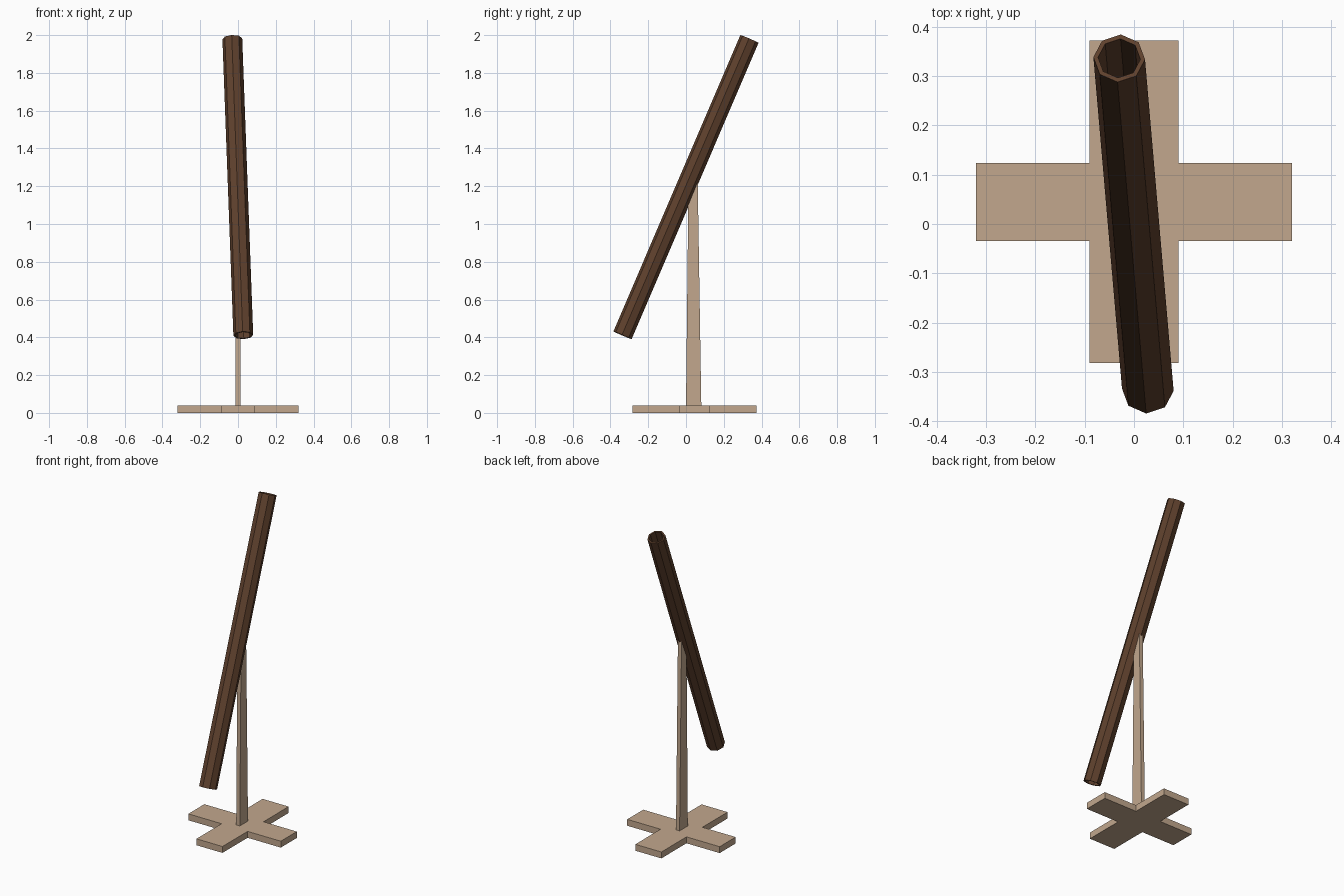
import bpy, bmesh, math
from mathutils import Vector

if "Cube" in bpy.data.objects:
    bpy.data.objects.remove(bpy.data.objects["Cube"])


def material(name, rgb):
    m = bpy.data.materials.new(name)
    m.diffuse_color = (*rgb, 1)
    m.use_nodes = True
    m.node_tree.nodes["Principled BSDF"].inputs["Base Color"].default_value = m.diffuse_color
    return m


dark_wood = material("dark_wood", (0.114, 0.052, 0.026))
pale_wood = material("pale_wood", (0.54, 0.39, 0.27))


def finish(bm, name, mat):
    bmesh.ops.recalc_face_normals(bm, faces=bm.faces)
    me = bpy.data.meshes.new(name)
    bm.to_mesh(me)
    bm.free()
    me.materials.append(mat)
    ob = bpy.data.objects.new(name, me)
    bpy.context.collection.objects.link(ob)
    return ob


def prism(name, points, offset, mat):
    """Extrude a closed outline along an offset vector."""
    bm = bmesh.new()
    face = bm.faces.new([bm.verts.new(p) for p in points])
    ext = bmesh.ops.extrude_face_region(bm, geom=[face])
    verts = [g for g in ext["geom"] if isinstance(g, bmesh.types.BMVert)]
    bmesh.ops.translate(bm, verts=verts, vec=offset)
    return finish(bm, name, mat)


# Hollow eight-sided leaning tube, open at both ends
bottom, top = Vector((0.028, -0.336, 0.411)), Vector((-0.030, 0.336, 1.98))
axis = (top - bottom).normalized()
side = Vector((1, -0.07, 0))
side = (side - axis * side.dot(axis)).normalized()
back = axis.cross(side)
bm = bmesh.new()
loops = []
for centre, radius in ((bottom, 0.0525), (top, 0.0525), (top, 0.043), (bottom, 0.043)):
    loops.append([bm.verts.new(centre + radius * (math.cos(a) * side + math.sin(a) * back))
                  for a in (i * math.tau / 8 for i in range(8))])
for k in range(4):
    a, b = loops[k], loops[(k + 1) % 4]
    for i in range(8):
        j = (i + 1) % 8
        bm.faces.new((a[i], a[j], b[j], b[i]))
finish(bm, "hollow_tube", dark_wood)

# Cross-shaped base
cy = 0.045
quarter = [(0.32, 0.079), (0.09, 0.079), (0.09, 0.327)]
outline = []
for sx, sy in ((1, 1), (-1, 1), (-1, -1), (1, -1)):
    pts = quarter if sx * sy > 0 else quarter[::-1]
    outline += [(sx * x, cy + sy * y, 0) for x, y in pts]
prism("cross_base", outline, (0, 0, 0.04), pale_wood)

# Thin tapered post, its top sloped to meet the tube
post = [(0.0, 0.04), (0.081, 0.04), (0.062, 1.225), (0.012, 1.108)]
prism("support_post", [(-0.0125, y, z) for y, z in post], (0.025, 0, 0), pale_wood)
